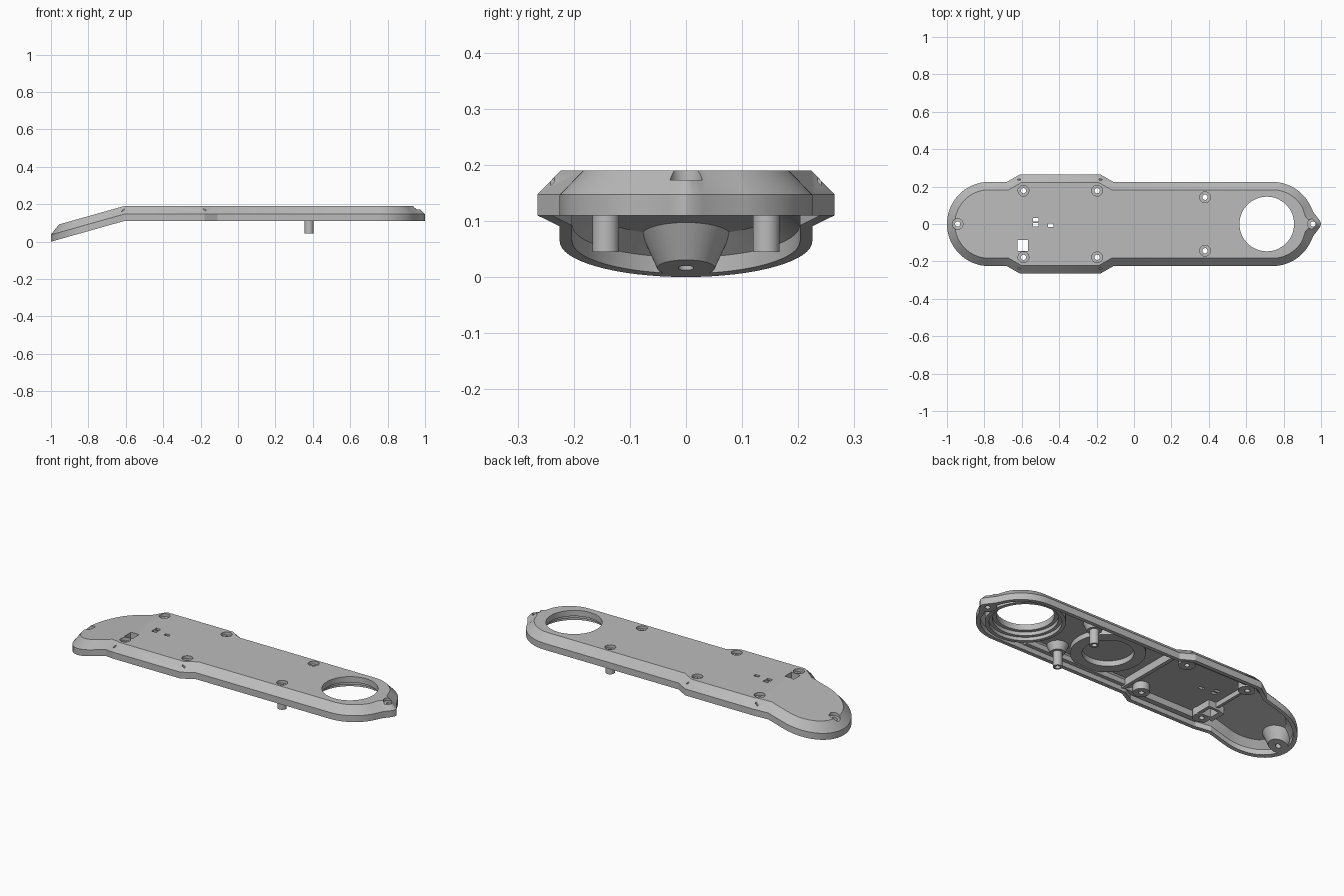
import bpy, bmesh
from math import cos, sin, radians
from mathutils import Vector

old = bpy.data.objects.get("Cube")
if old:
    bpy.data.objects.remove(old)

RIM, SHOULDER, TOP = 0.11, 0.147, 0.19
BEND = -0.61

grey = bpy.data.materials.new("matte_grey")
grey.use_nodes = True
colour = (0.5, 0.5, 0.5, 1)
grey.diffuse_color = colour
grey.node_tree.nodes["Principled BSDF"].inputs["Base Color"].default_value = colour


def finish(bm, name):
    bmesh.ops.recalc_face_normals(bm, faces=bm.faces)
    mesh = bpy.data.meshes.new(name)
    bm.to_mesh(mesh)
    bm.free()
    ob = bpy.data.objects.new(name, mesh)
    ob.data.materials.append(grey)
    bpy.context.collection.objects.link(ob)
    return ob


def outline(d):
    """Plan outline, moved inwards by d."""
    half = []
    for i in range(17):                      # rounded low end
        a = radians(180 - 90 * i / 16)
        half.append((-0.775 + (0.225 - d) * cos(a), (0.225 - d) * sin(a)))
    k = d * 0.25                             # side wing
    half += [(-0.68 + k, 0.225 - d), (-0.61 + k, 0.265 - d),
             (-0.18 - k, 0.265 - d), (-0.11 - k, 0.225 - d)]
    for i in range(13):                      # rounded high end
        a = radians(90 - 62 * i / 12)
        half.append((0.74 + (0.225 - d) * cos(a), (0.225 - d) * sin(a)))
    half += [(0.96 - d, 0.062 - d * 0.6), (0.985 - d, 0.03 - d * 0.35),
             (0.997 - d, 0.012 - d * 0.15), (1.0 - d, 0)]
    return half + [(x, -y) for x, y in half[-2:0:-1]]


def layered(name, layers):
    """Closed solid through (inset, height) layers."""
    bm = bmesh.new()
    rings = [[bm.verts.new((x, y, z)) for x, y in outline(d)] for d, z in layers]
    n = len(rings[0])
    for a, b in zip(rings, rings[1:]):
        for i in range(n):
            j = (i + 1) % n
            bm.faces.new((a[i], a[j], b[j], b[i]))
    bm.faces.new(rings[0][::-1])
    bm.faces.new(rings[-1])
    return finish(bm, name)


def cyl(x, y, r, z0, z1, r_top=None, seg=32):
    bm = bmesh.new()
    bmesh.ops.create_cone(bm, cap_ends=True, segments=seg, radius1=r,
                          radius2=r if r_top is None else r_top, depth=z1 - z0)
    bmesh.ops.translate(bm, verts=bm.verts, vec=(x, y, (z0 + z1) / 2))
    return finish(bm, "round_tool")


def box(x, y, sx, sy, z0, z1):
    bm = bmesh.new()
    bmesh.ops.create_cube(bm, size=1)
    bmesh.ops.scale(bm, verts=bm.verts, vec=(sx, sy, z1 - z0))
    bmesh.ops.translate(bm, verts=bm.verts, vec=(x, y, (z0 + z1) / 2))
    return finish(bm, "box_tool")


def combine(target, tools, op="DIFFERENCE"):
    bpy.context.view_layer.objects.active = target
    for tool in tools:
        mod = target.modifiers.new("combine", "BOOLEAN")
        mod.operation, mod.solver, mod.object = op, "EXACT", tool
        bpy.ops.object.modifier_apply(modifier=mod.name)
        bpy.data.objects.remove(tool)


cover = layered("cover_shell", [(0, RIM), (0, SHOULDER), (0.042, TOP)])
cavity = layered("cavity", [(0.022, 0.05), (0.022, 0.139), (0.056, 0.169)])

# Inner supports left standing in the cavity
supports = [cyl(0.71, 0, 0.203, 0.118, 0.21, seg=64),
            cyl(0.17, 0, 0.19, 0.14, 0.21, seg=64),
            box(-0.1, 0, 0.022, 0.6, 0.126, 0.212),
            box(-0.603, 0, 0.016, 0.6, 0.142, 0.213),
            box(-0.597, -0.117, 0.1, 0.096, 0.131, 0.214),
            cyl(0.957, 0, 0.046, 0.113, 0.215),
            cyl(-0.943, 0, 0.05, 0.107, 0.216, 0.1)]
for s in (1, -1):
    supports += [cyl(x, s * 0.178, 0.043, 0.127, 0.217) for x in (-0.587, -0.197)]
    supports += [cyl(0.38, s * 0.143, 0.038, 0.128, 0.18, 0.06),
                 box(-0.35, s * 0.222, 0.49, 0.03, 0.133, 0.218),
                 box(0.23, s * 0.188, 0.65, 0.022, 0.134, 0.219)]
combine(cavity, supports)
combine(cover, [cavity])

# Long standoffs
combine(cover, [cyl(0.38, s * 0.143, 0.024, 0.045, 0.171) for s in (1, -1)], "UNION")

# Stepped round opening and round recess
cuts = [cyl(0.71, 0, 0.146, 0.05, 0.3, seg=64),
        cyl(0.71, 0, 0.183, 0.05, 0.137, seg=64),
        cyl(0.71, 0, 0.165, 0.05, 0.157, seg=64),
        cyl(0.17, 0, 0.13, 0.05, 0.17, seg=64)]

# Screw holes with countersunk seats
screws = [(0.957, 0), (-0.943, 0)]
for s in (1, -1):
    screws += [(-0.591, s * 0.178), (-0.197, s * 0.178), (0.38, s * 0.143)]
for x, y in screws:
    cuts += [cyl(x, y, 0.014, -0.1, 0.3, seg=20), cyl(x, y, 0.029, 0.173, 0.3, seg=24)]
cuts.append(box(1.0, 0, 0.08, 0.056, 0.173, 0.3))

# Small windows and wing notches
cuts += [box(-0.595, -0.115, 0.056, 0.06, 0.05, 0.3),
         box(-0.525, 0.022, 0.03, 0.018, 0.05, 0.3),
         box(-0.525, -0.004, 0.03, 0.018, 0.05, 0.3),
         box(-0.445, -0.006, 0.03, 0.018, 0.05, 0.3)]
for s in (1, -1):
    cuts += [box(x, s * 0.238, 0.016, 0.007, 0.158, 0.3) for x in (-0.615, -0.178)]
combine(cover, cuts)

# Bend the low end downwards
bm = bmesh.new()
bm.from_mesh(cover.data)
bmesh.ops.bisect_plane(bm, geom=bm.verts[:] + bm.edges[:] + bm.faces[:], dist=1e-5,
                       plane_co=Vector((BEND, 0, 0)), plane_no=Vector((1, 0, 0)))
slope = RIM / (1 + BEND)
for v in bm.verts:
    if v.co.x < BEND:
        v.co.z -= (BEND - v.co.x) * slope
bm.to_mesh(cover.data)
bm.free()

bpy.ops.object.select_all(action="DESELECT")
cover.select_set(True)
bpy.context.view_layer.objects.active = cover
bpy.ops.object.shade_smooth_by_angle(angle=radians(28))
